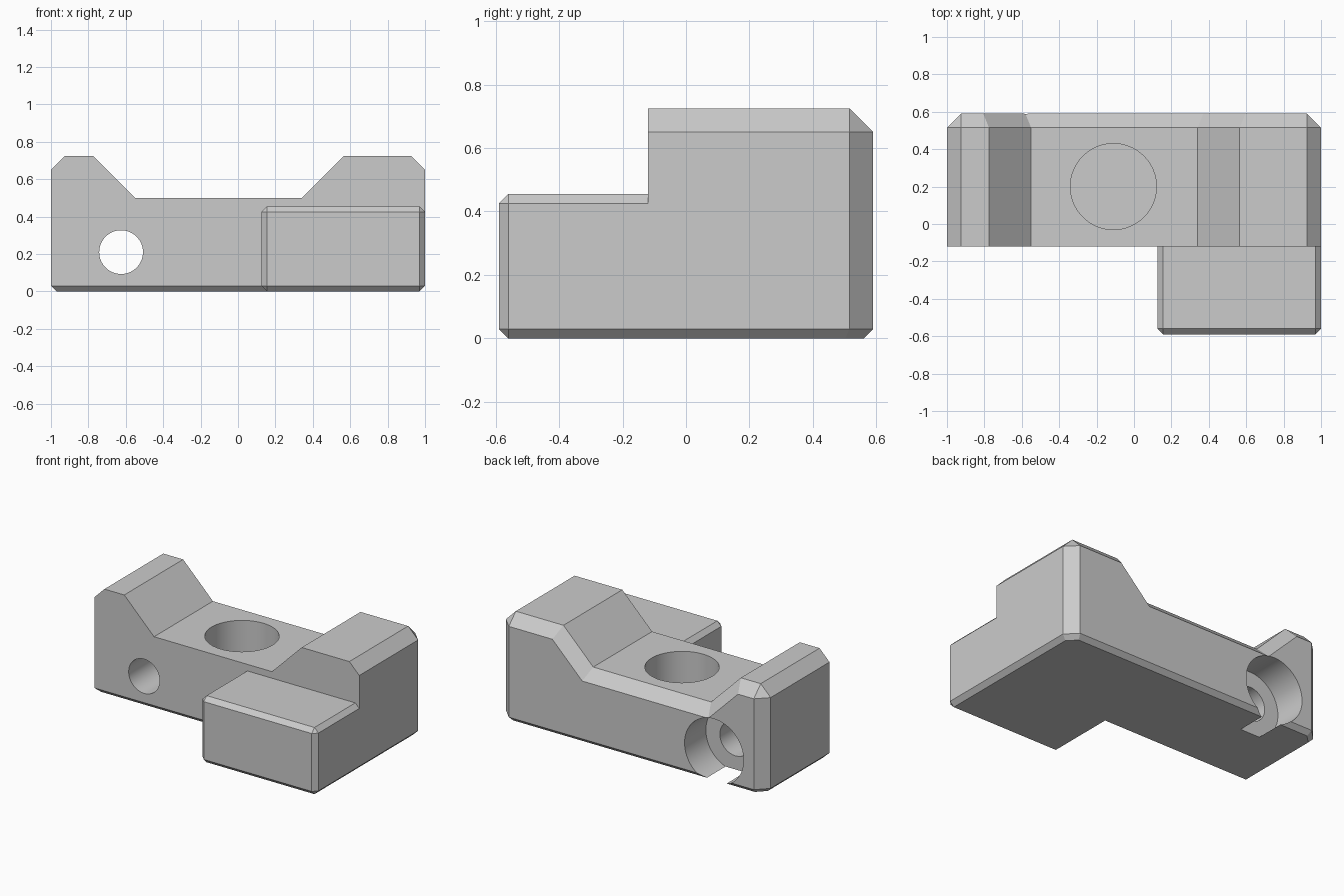
import bpy, bmesh, math
from mathutils import Vector, Matrix

cube = bpy.data.objects.get("Cube")
if cube:
    bpy.data.objects.remove(cube, do_unlink=True)

grey = bpy.data.materials.new("plain_grey")
grey.use_nodes = True
COLOUR = (0.6, 0.6, 0.6, 1.0)
grey.diffuse_color = COLOUR
grey.node_tree.nodes["Principled BSDF"].inputs["Base Color"].default_value = COLOUR

FRONT, BACK = -0.12, 0.59
BIG, SMALL = 0.075, 0.03


def finish(name, bm):
    bmesh.ops.recalc_face_normals(bm, faces=bm.faces[:])
    mesh = bpy.data.meshes.new(name)
    bm.to_mesh(mesh)
    bm.free()
    mesh.materials.append(grey)
    obj = bpy.data.objects.new(name, mesh)
    bpy.context.collection.objects.link(obj)
    return obj


def chamfer(bm, edges, size):
    bmesh.ops.bevel(bm, geom=edges, offset=size, offset_type='OFFSET', segments=1,
                    profile=0.5, affect='EDGES', clamp_overlap=False)


def slice_off(bm, point, normal):
    bmesh.ops.bisect_plane(bm, geom=bm.verts[:] + bm.edges[:] + bm.faces[:], dist=1e-5,
                           plane_co=point, plane_no=normal, clear_outer=True)
    bmesh.ops.holes_fill(bm, edges=[e for e in bm.edges if e.is_boundary], sides=0)


def make_body():
    # Saddle profile pushed from front to back
    profile = [(-1, 0), (1, 0), (1, 0.725), (0.565, 0.725), (0.34, 0.5),
               (-0.55, 0.5), (-0.775, 0.725), (-1, 0.725)]
    bm = bmesh.new()
    face = bm.faces.new([bm.verts.new((x, FRONT, z)) for x, z in profile])
    side = bmesh.ops.extrude_face_region(bm, geom=[face], use_keep_orig=True)["geom"]
    bmesh.ops.translate(bm, vec=(0, BACK - FRONT, 0),
                        verts=[g for g in side if isinstance(g, bmesh.types.BMVert)])
    bmesh.ops.recalc_face_normals(bm, faces=bm.faces[:])

    # Wide chamfer round the back and along the outer top edges
    def wide(e):
        a, b = (v.co for v in e.verts)
        on_back = min(a.y, b.y) > BACK - 0.01 and max(a.z, b.z) > 0.01
        outer_top = min(a.z, b.z) > 0.7 and min(abs(a.x), abs(b.x)) > 0.99
        return on_back or outer_top
    chamfer(bm, [e for e in bm.edges if wide(e)], BIG)

    # Narrow chamfer round the bottom
    r = math.sqrt(0.5)
    slice_off(bm, (0, FRONT, SMALL), (0, -1, -1))
    slice_off(bm, (0, BACK, SMALL), (0, 1, -1))
    for s in (-1, 1):
        slice_off(bm, (s, 0, SMALL), (s, 0, -1))
        slice_off(bm, (s, BACK - BIG, SMALL), (s * r, r, -1))
    return finish("clamp_block", bm)


def make_foot():
    lo, hi = Vector((0.125, -0.59, 0)), Vector((1, 0.02, 0.455))
    bm = bmesh.new()
    bmesh.ops.create_cube(bm, size=1)
    bmesh.ops.scale(bm, vec=hi - lo, verts=bm.verts[:])
    bmesh.ops.translate(bm, vec=(lo + hi) / 2, verts=bm.verts[:])
    chamfer(bm, [e for e in bm.edges if min(v.co.y for v in e.verts) < 0], SMALL)
    return finish("front_foot", bm)


def make_drill(name, radius, start, end):
    start, end = Vector(start), Vector(end)
    axis = end - start
    turn = axis.to_track_quat('Z', 'Y').to_matrix().to_4x4()
    bm = bmesh.new()
    bmesh.ops.create_cone(bm, cap_ends=True, segments=64, radius1=radius, radius2=radius,
                          depth=axis.length,
                          matrix=Matrix.Translation((start + end) / 2) @ turn)
    return finish(name, bm)


def combine(target, other, operation):
    mod = target.modifiers.new("join", 'BOOLEAN')
    mod.operation = operation
    mod.solver = 'EXACT'
    mod.object = other
    bpy.context.view_layer.objects.active = target
    bpy.ops.object.modifier_apply(modifier=mod.name)
    bpy.data.objects.remove(other, do_unlink=True)


block = make_body()
combine(block, make_foot(), 'UNION')

# Round pocket, screw hole and its counterbore
for drill in (("pocket", 0.23, (-0.11, 0.2, 0.18), (-0.11, 0.2, 1)),
              ("screw_hole", 0.117, (-0.625, -1, 0.21), (-0.625, 1, 0.21)),
              ("counterbore", 0.223, (-0.625, 0.36, 0.21), (-0.625, 1, 0.21))):
    combine(block, make_drill(*drill), 'DIFFERENCE')

bpy.ops.object.select_all(action='DESELECT')
block.select_set(True)
bpy.context.view_layer.objects.active = block
bpy.ops.object.shade_smooth_by_angle(angle=math.radians(20))
